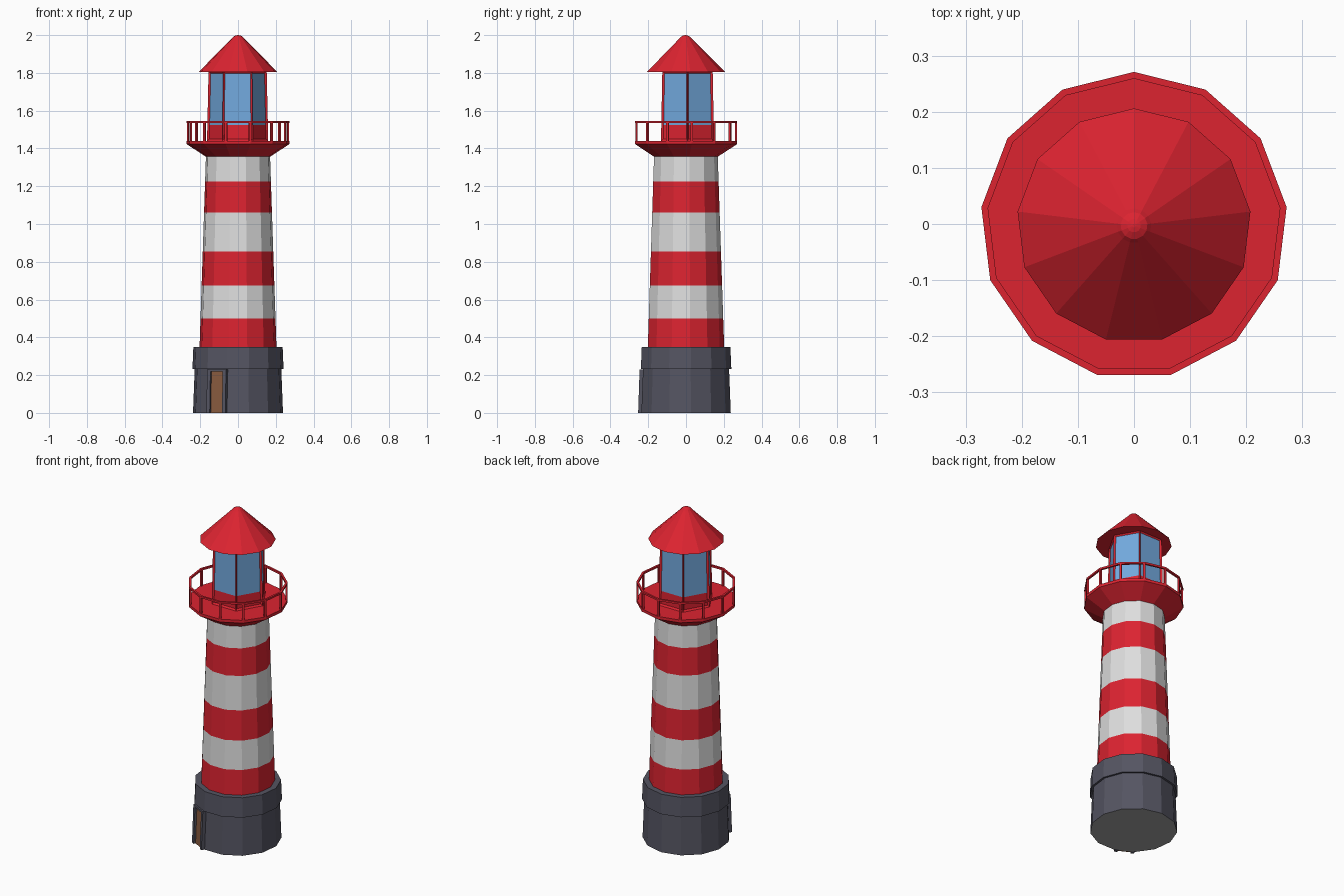
import bpy, bmesh, math
from mathutils import Vector

if "Cube" in bpy.data.objects:
    bpy.data.objects.remove(bpy.data.objects["Cube"])

N = 13            # sides of the tower
CY = -0.003       # tower axis in y


def mat(name, rgb):
    m = bpy.data.materials.new(name)
    m.diffuse_color = (*rgb, 1)
    m.use_nodes = True
    m.node_tree.nodes["Principled BSDF"].inputs["Base Color"].default_value = m.diffuse_color
    return m


RED = mat("red", (0.72, 0.017, 0.03))
WHITE = mat("white", (0.74, 0.74, 0.74))
SLATE = mat("slate", (0.09, 0.09, 0.122))
GLASS = mat("blue_glass", (0.17, 0.40, 0.73))
WOOD = mat("brown_wood", (0.25, 0.105, 0.05))
GREY = mat("underside_grey", (0.36, 0.36, 0.36))


def finish(bm, name, mats):
    bmesh.ops.recalc_face_normals(bm, faces=bm.faces[:])
    me = bpy.data.meshes.new(name)
    bm.to_mesh(me)
    bm.free()
    for m in mats:
        me.materials.append(m)
    ob = bpy.data.objects.new(name, me)
    bpy.context.collection.objects.link(ob)
    return ob


def lathe(profile, n=N, start=math.pi / 2, cx=0, cy=CY, loop=False):
    """Turn (radius, z) points into an n-sided solid, capped or closed as a loop."""
    bm = bmesh.new()
    rings = []
    for r, z in profile:
        rings.append([bm.verts.new((cx + r * math.cos(start + i * math.tau / n),
                                    cy + r * math.sin(start + i * math.tau / n), z))
                      for i in range(n)])
    pairs = list(zip(rings, rings[1:]))
    if loop:
        pairs.append((rings[-1], rings[0]))
    else:
        bm.faces.new(rings[0][::-1])
        bm.faces.new(rings[-1])
    for a, b in pairs:
        for i in range(n):
            j = (i + 1) % n
            bm.faces.new((a[i], a[j], b[j], b[i]))
    bm.normal_update()
    return bm


def bar(bm, p, q, w, d, out):
    """Box from p to q, width w sideways, depth d along the direction out."""
    p, q, out = Vector(p), Vector(q), Vector(out).normalized()
    side = (q - p).cross(out).normalized() * w / 2
    o = out * d / 2
    a, b = [[bm.verts.new(c + s * side + t * o)
             for s, t in ((-1, -1), (1, -1), (1, 1), (-1, 1))] for c in (p, q)]
    bm.faces.new(a[::-1])
    bm.faces.new(b)
    for i in range(4):
        j = (i + 1) % 4
        bm.faces.new((a[i], a[j], b[j], b[i]))


# stone base with overhanging band
bm = lathe([(0.24, 0), (0.231, 0.232), (0.243, 0.232), (0.238, 0.35)])
for f in bm.faces:
    f.material_index = int(f.calc_center_median().z < 0.001)
finish(bm, "stone_base", [SLATE, GREY])

# striped tower
levels = [0.35, 0.50, 0.675, 0.855, 1.06, 1.225, 1.36]
bm = lathe([(0.205 - 0.034 * (z - 0.35) / 1.01, z) for z in levels])
for f in bm.faces:
    z = f.calc_center_median().z
    f.material_index = (sum(z >= l for l in levels) - 1) % 2
finish(bm, "striped_tower", [RED, WHITE])

# gallery deck
finish(lathe([(0.169, 1.355), (0.274, 1.423), (0.274, 1.44)]), "gallery_deck", [RED])

# railing: top rail and one post per corner
finish(lathe([(0.262, 1.534), (0.274, 1.534), (0.274, 1.545), (0.262, 1.545)], loop=True),
       "hand_rail", [RED])
bm = bmesh.new()
for i in range(N):
    a = math.pi / 2 + i * math.tau / N
    d = Vector((math.cos(a), math.sin(a), 0))
    c = d * 0.267 + Vector((0, CY, 0))
    bar(bm, c + Vector((0, 0, 1.435)), c + Vector((0, 0, 1.538)), 0.012, 0.01, d)
finish(bm, "rail_posts", [RED])

# six-sided lantern room with recessed panes
bm = lathe([(0.162, 1.44), (0.154, 1.808)], n=6, start=0, cx=-0.002, cy=0.008)
panes = [f for f in bm.faces if abs(f.normal.z) < 0.5]
bmesh.ops.inset_individual(bm, faces=panes, thickness=0.014, depth=-0.008)
geom = set(panes)
for f in panes:
    geom.update(f.verts)
    geom.update(f.edges)
for f in panes:
    f.material_index = 1
bmesh.ops.bisect_plane(bm, geom=list(geom), plane_co=(0, 0, 1.525), plane_no=(0, 0, 1))
for f in bm.faces:
    if f.calc_center_median().z < 1.525:
        f.material_index = 0
finish(bm, "lantern_room", [RED, GLASS])

# roof with blunt tip
finish(lathe([(0.209, 1.806), (0.031, 1.984), (0.024, 1.992), (0.012, 1.998), (0.003, 2.0)]),
       "roof", [RED])

# door on the facet left of front, leaning with the wall
ang = -math.pi / 2 - math.tau / N
out = Vector((math.cos(ang), math.sin(ang), 0))
tan = Vector((-out.y, out.x, 0))


def wall(t, z, off=0.0):
    r = (0.24 - 0.009 * z / 0.232) * math.cos(math.pi / N) + off
    return out * r + tan * t + Vector((0, CY, z))


bm = bmesh.new()
for s in (-1, 1):
    bar(bm, wall(s * 0.0465, 0, 0.006), wall(s * 0.0465, 0.23, 0.006), 0.02, 0.028, out)
bar(bm, wall(-0.0565, 0.225, 0.006), wall(0.0565, 0.225, 0.006), 0.012, 0.028, out)
finish(bm, "door_frame", [SLATE])
bm = bmesh.new()
bar(bm, wall(0, 0, 0.002), wall(0, 0.222, 0.002), 0.075, 0.012, out)
finish(bm, "door", [WOOD])
